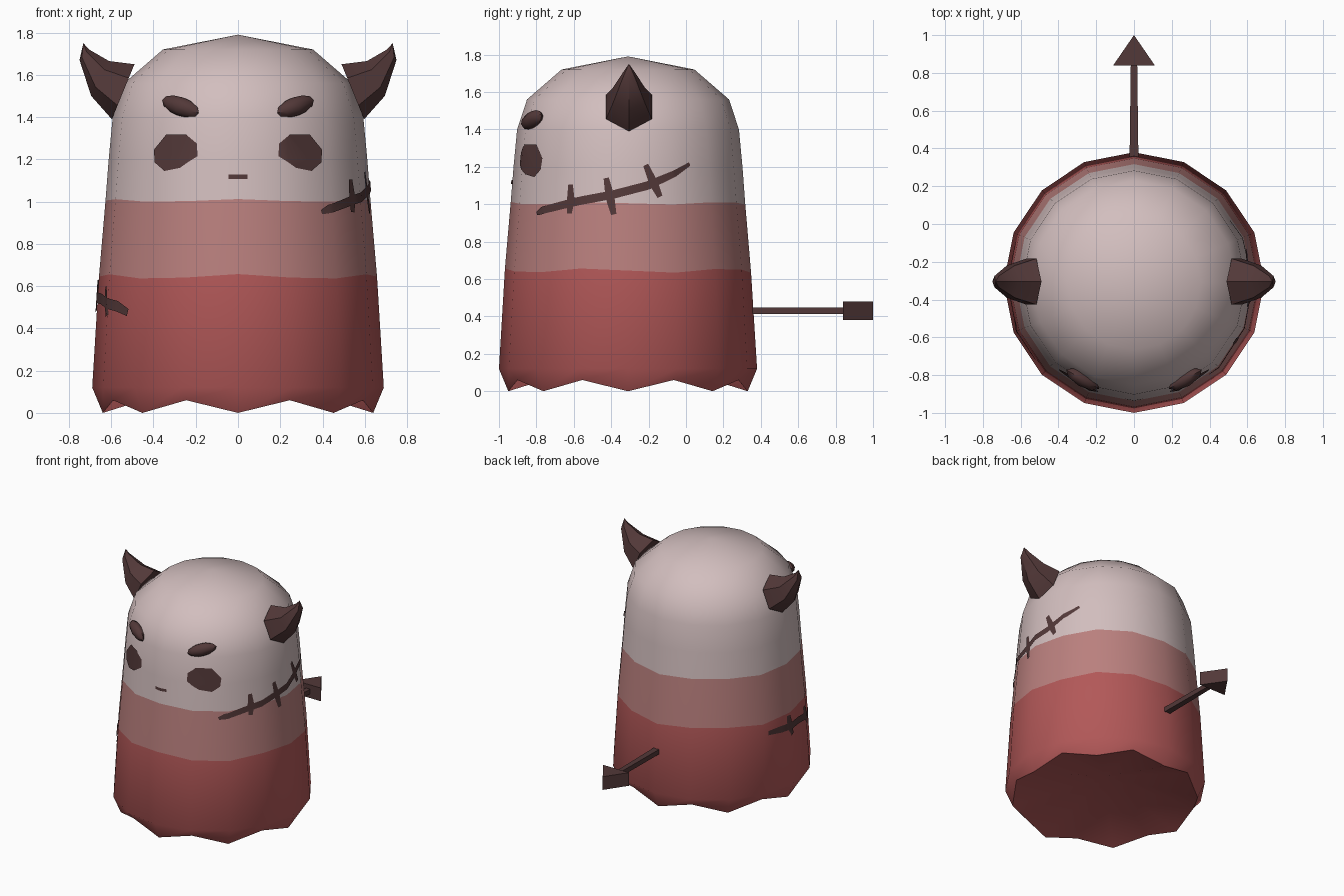
import bpy, bmesh, math
from mathutils import Vector, Matrix
from mathutils.bvhtree import BVHTree

if "Cube" in bpy.data.objects:
    bpy.data.objects.remove(bpy.data.objects["Cube"])

CY, N = -0.31, 16          # body axis and number of sides


def material(name, rgb):
    m = bpy.data.materials.new(name)
    lin = [((c / 255 + 0.055) / 1.055) ** 2.4 for c in rgb]
    m.diffuse_color = (*lin, 1)
    m.use_nodes = True
    m.node_tree.nodes["Principled BSDF"].inputs["Base Color"].default_value = m.diffuse_color
    return m


PALE = material("pale_pink", (210, 190, 190))
PINK = material("dusty_pink", (186, 128, 126))
RED = material("muted_red", (178, 88, 88))
DARK = material("dark_brown", (82, 56, 56))


def finish(name, bm, mats, angle=None, recalc=True):
    if recalc:
        bmesh.ops.recalc_face_normals(bm, faces=bm.faces[:])
    me = bpy.data.meshes.new(name)
    bm.to_mesh(me)
    bm.free()
    ob = bpy.data.objects.new(name, me)
    bpy.context.collection.objects.link(ob)
    for m in mats:
        me.materials.append(m)
    if angle:
        bpy.ops.object.select_all(action='DESELECT')
        ob.select_set(True)
        bpy.context.view_layer.objects.active = ob
        bpy.ops.object.shade_smooth_by_angle(angle=math.radians(angle))
    return ob


def bridge(bm, a, b, mat=0):
    for i in range(len(a)):
        j = (i + 1) % len(a)
        bm.faces.new((a[i], a[j], b[j], b[i])).material_index = mat


def fan(bm, ring, tip, mat=0):
    v = bm.verts.new(tip)
    for i in range(len(ring)):
        bm.faces.new((ring[i], ring[(i + 1) % len(ring)], v)).material_index = mat


# Body: turned profile (z, radius, wave height, colour of the band above)
PROFILE = [(0.03, 0.64, 0, 2), (0.12, 0.69, 0, 2), (0.645, 0.658, 0.012, 1),
           (1.005, 0.627, 0.007, 0), (1.2, 0.612, 0, 0), (1.4, 0.593, 0, 0),
           (1.56, 0.54, 0, 0), (1.72, 0.355, 0, 0)]
bm = bmesh.new()
rings = []
for k, (z, r, wave, _) in enumerate(PROFILE):
    ring = []
    for i in range(N):
        a = 2 * math.pi * i / N
        h = z + wave * math.cos(5 * a)
        if k == 0:                       # zigzag hem
            h = 0.06 * (i % 2)
        ring.append(bm.verts.new((r * math.sin(a), CY - r * math.cos(a), h)))
    rings.append(ring)
for k in range(len(rings) - 1):
    bridge(bm, rings[k], rings[k + 1], PROFILE[k][3])
fan(bm, rings[-1], (0, CY, 1.79), 0)
fan(bm, rings[0], (0, CY, 0.2), 2)       # hollowed underside
bmesh.ops.recalc_face_normals(bm, faces=bm.faces[:])
surface = BVHTree.FromBMesh(bm)
finish("body", bm, [PALE, PINK, RED], 50)

U = 0.63                                  # arc length per radian


def patch(name, polys):
    """Thin painted detail: polygons in (arc, z) wrapped onto the body."""
    bm = bmesh.new()
    for p in polys:
        bm.faces.new([bm.verts.new((u, z, 0)) for u, z in p])
    bm.normal_update()
    for f in bm.faces:
        if f.normal.z < 0:
            f.normal_flip()
    cuts = [((U * math.pi * i / N, 0, 0), (1, 0, 0)) for i in range(-N, N + 1)]
    cuts += [((0, z, 0), (0, 1, 0)) for z, *_ in PROFILE]
    for co, no in cuts:
        bmesh.ops.bisect_plane(bm, geom=bm.verts[:] + bm.edges[:] + bm.faces[:],
                               plane_co=co, plane_no=no)
    for v in bm.verts:
        a = v.co.x / U
        d = Vector((math.sin(a), -math.cos(a), 0))
        hit = surface.ray_cast(Vector((0, CY, v.co.y)), d)[0]
        v.co = hit + d * 0.006
    finish(name, bm, [DARK], 40, recalc=False)


def stroke(pts, widths):
    """Quads along a line of (degrees, z) points with varying width."""
    p = [Vector((math.radians(a) * U, z)) for a, z in pts]
    left, right = [], []
    for i, q in enumerate(p):
        t = (p[min(i + 1, len(p) - 1)] - p[max(i - 1, 0)]).normalized()
        n = Vector((-t.y, t.x)) * widths[i] / 2
        left.append(q + n)
        right.append(q - n)
    return [(left[i], right[i], right[i + 1], left[i + 1]) for i in range(len(p) - 1)]


# Stitched scars: one high on the right side, one low on the left side
polys = stroke([(39, .95), (43, .965), (62, 1.01), (82, 1.05), (100, 1.1), (114, 1.165), (123, 1.215)],
               [.02, .04, .045, .045, .045, .035, .02])
for ticks in ([(60, .95), (60.5, 1.02), (60, 1.105)],
              [(83, .945), (81, 1.04), (79, 1.14)],
              [(106, 1.04), (103, 1.11), (99, 1.21)]):
    polys += stroke(ticks, [.03, .05, .03])
patch("scar_right", polys)
polys = stroke([(-52, .475), (-60, .505), (-80, .54), (-98, .55), (-109, .56)],
               [.035, .05, .05, .05, .03])
for ticks in ([(-71, .60), (-70, .53), (-67, .46)], [(-92, .63), (-91, .55), (-89, .48)]):
    polys += stroke(ticks, [.03, .05, .03])
patch("scar_left", polys)

# Mouth
patch("mouth", [[(-.047, 1.108), (.047, 1.108), (.047, 1.128), (-.047, 1.128)]])

for s, side in ((1, "right"), (-1, "left")):
    # Eye: rounded octagon on the face
    eye = []
    for x, z in ((.19, 1.215), (.195, 1.275), (.245, 1.318), (.345, 1.318), (.397, 1.245),
                 (.39, 1.185), (.345, 1.145), (.27, 1.16)):
        eye.append((s * U * math.asin(x / 0.605), z))
    patch("eye_" + side, [eye])

    # Eyebrow: flattened low-poly ball tilted toward the nose
    bm = bmesh.new()
    bmesh.ops.create_uvsphere(bm, u_segments=8, v_segments=6, radius=1)
    mat = (Matrix.Translation((s * 0.272, -0.822, 1.45))
           @ Matrix.Rotation(s * math.radians(30), 4, 'Z')
           @ Matrix.Rotation(-s * math.radians(17), 4, 'Y')
           @ Matrix.Diagonal((0.105, 0.04, 0.045, 1)))
    bm.transform(mat)
    finish("eyebrow_" + side, bm, [DARK], 40)

    # Horn: six-sided sections given by upper point, lower point and half width
    bm = bmesh.new()
    rings = []
    for (xt, zt), (xb, zb), w in (((.49, 1.65), (.597, 1.39), .122),
                                  ((.61, 1.665), (.695, 1.5), .085),
                                  ((.705, 1.72), (.75, 1.67), .03)):
        ring = []
        for i in range(6):
            a = i * math.pi / 3
            t = (1 - math.cos(a)) / 2
            ring.append(bm.verts.new((s * (xt + (xb - xt) * t),
                                      -0.305 + w * math.sin(a) / 0.866,
                                      zt + (zb - zt) * t)))
        rings.append(ring)
    bm.faces.new(rings[0])
    bridge(bm, rings[0], rings[1])
    bridge(bm, rings[1], rings[2])
    fan(bm, rings[2], (s * .732, -0.305, 1.75))
    finish("horn_" + side, bm, [DARK], 35)


def prism(name, outline, z0, z1):
    bm = bmesh.new()
    lo = [bm.verts.new((x, y, z0)) for x, y in outline]
    hi = [bm.verts.new((x, y, z1)) for x, y in outline]
    bm.faces.new(lo)
    bm.faces.new(hi)
    bridge(bm, lo, hi)
    finish(name, bm, [DARK])


# Tail with an arrow-shaped end
prism("tail_shaft", [(-.024, .3), (.024, .3), (.017, .85), (-.017, .85)], .412, .448)
prism("tail_tip", [(-.11, .84), (.11, .84), (0, 1.0)], .38, .48)
